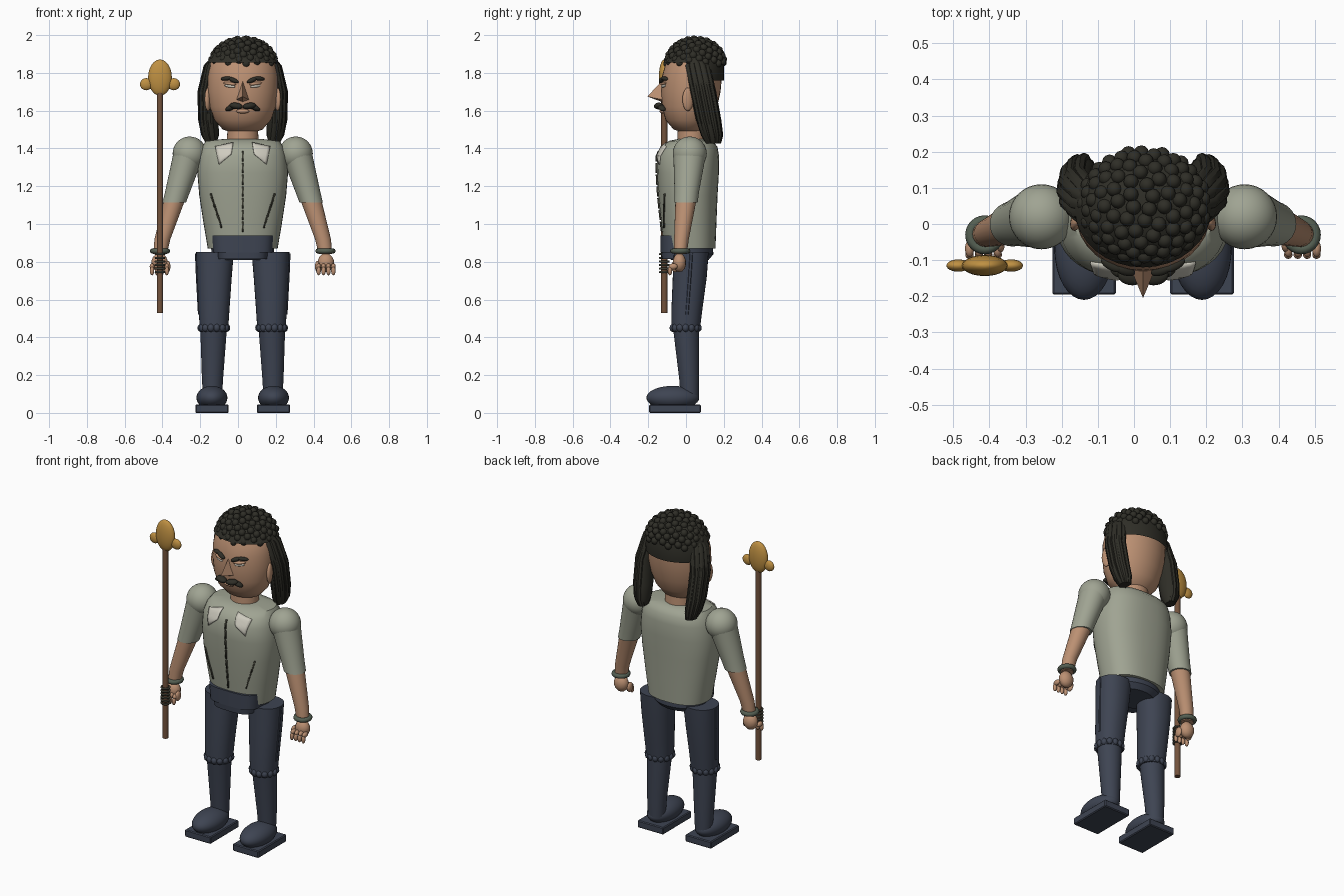
import bpy, bmesh, math
from mathutils import Vector, Matrix
from mathutils.bvhtree import BVHTree

cube = bpy.data.objects.get("Cube")
if cube:
    bpy.data.objects.remove(cube, do_unlink=True)

CX = 0.025  # body's mirror line
SIDES = (("right", -1), ("left", 1))


def material(name, r, g, b):
    m = bpy.data.materials.new(name)
    m.use_nodes = True
    m.diffuse_color = (r, g, b, 1)
    bsdf = next(n for n in m.node_tree.nodes if n.type == "BSDF_PRINCIPLED")
    bsdf.inputs["Base Color"].default_value = (r, g, b, 1)
    return m


SKIN = material("tan skin", .50, .28, .17)
SHIRT = material("sage shirt", .35, .37, .29)
NAVY = material("navy cloth", .048, .058, .085)
HAIR = material("black hair", .028, .027, .02)
GOLD = material("gold", .52, .28, .055)
WOOD = material("brown wood", .17, .085, .045)
BAND = material("green grey band", .09, .115, .085)
PALE = material("pale collar", .62, .60, .52)
SEAM = material("dark seam", .05, .05, .035)


def finish(name, bm, mat, angle=40):
    bmesh.ops.recalc_face_normals(bm, faces=bm.faces)
    me = bpy.data.meshes.new(name)
    bm.to_mesh(me)
    bm.free()
    me.materials.append(mat)
    me.polygons.foreach_set("use_smooth", [True] * len(me.polygons))
    me.set_sharp_from_angle(angle=math.radians(angle))
    ob = bpy.data.objects.new(name, me)
    bpy.context.collection.objects.link(ob)
    return ob


def loft(name, rows, mat, n=32, power=2.0, keep=None):
    """Skin level rings given as (x, y, z, rx, ry)."""
    bm = bmesh.new()
    rings = []
    for x, y, z, rx, ry in rows:
        ring = []
        for i in range(n):
            a = math.tau * i / n
            c, s = math.cos(a), math.sin(a)
            px = math.copysign(abs(c) ** (2 / power), c)
            py = math.copysign(abs(s) ** (2 / power), s)
            ring.append(bm.verts.new((x + rx * px, y + ry * py, z)))
        rings.append(ring)
    for a, b in zip(rings, rings[1:]):
        for i in range(n):
            j = (i + 1) % n
            bm.faces.new((a[i], a[j], b[j], b[i]))
    bm.faces.new(rings[0])
    bm.faces.new(rings[-1])
    if keep:
        drop = [f for f in bm.faces if not keep(f.calc_center_median())]
        bmesh.ops.delete(bm, geom=drop, context="FACES")
    return finish(name, bm, mat)


def balls(name, items, mat, seg=20):
    """Ellipsoids given as (centre, radii, roll about y, yaw about z)."""
    bm = bmesh.new()
    for loc, rad, roll, yaw in items:
        m = (Matrix.Translation(loc) @ Matrix.Rotation(yaw, 4, "Z")
             @ Matrix.Rotation(roll, 4, "Y") @ Matrix.Diagonal((*rad, 1)))
        bmesh.ops.create_uvsphere(bm, u_segments=seg, v_segments=seg // 2, radius=1, matrix=m)
    return finish(name, bm, mat, 80)


def ring(name, loc, major, minor, mat, n=24, k=8):
    bm = bmesh.new()
    grid = [[bm.verts.new((loc[0] + (major + minor * math.cos(math.tau * j / k)) * math.cos(math.tau * i / n),
                           loc[1] + (major + minor * math.cos(math.tau * j / k)) * math.sin(math.tau * i / n),
                           loc[2] + minor * math.sin(math.tau * j / k))) for j in range(k)] for i in range(n)]
    for i in range(n):
        for j in range(k):
            a, b = grid[i], grid[(i + 1) % n]
            bm.faces.new((a[j], b[j], b[(j + 1) % k], a[(j + 1) % k]))
    return finish(name, bm, mat, 80)


def surface(ob):
    tree = BVHTree.FromPolygons([v.co for v in ob.data.vertices], [p.vertices for p in ob.data.polygons])
    return lambda x, z: tree.ray_cast(Vector((x, -1, z)), Vector((0, 1, 0)))[0].y


def patch(name, front, corners, mat, n=6):
    """Thin four-cornered plate laid on a front surface; corners are (dx, z)."""
    a, b, c, d = [Vector(p) for p in corners]
    bm = bmesh.new()
    grid = []
    for i in range(n + 1):
        p, q = a.lerp(d, i / n), b.lerp(c, i / n)
        pts = [p.lerp(q, j / n) for j in range(n + 1)]
        grid.append([bm.verts.new((CX + v.x, front(CX + v.x, v.y) - .003, v.y)) for v in pts])
    for i in range(n):
        for j in range(n):
            bm.faces.new((grid[i][j], grid[i][j + 1], grid[i + 1][j + 1], grid[i + 1][j]))
    ob = finish(name, bm, mat)
    mod = ob.modifiers.new("thickness", "SOLIDIFY")
    mod.thickness, mod.offset = .008, 0


# Torso, hips and belt
torso = loft("shirt", [(CX, y, z, rx, ry) for z, rx, y, ry in (
    (.87, .185, .02, .136), (1.0, .207, .015, .146), (1.15, .23, .01, .157), (1.27, .24, .01, .164),
    (1.36, .23, .01, .165), (1.41, .215, .018, .148), (1.44, .195, .025, .115), (1.45, .1, .03, .07))],
    SHIRT, 40, 2.4)
chest = surface(torso)
loft("hips", [(CX, .02, .81, .13, .1), (CX, .02, .84, .165, .125), (CX, .02, .92, .17, .12)], NAVY)
loft("belt", [(CX, -.02, .85, .158, .115), (CX, -.02, .94, .165, .115)], NAVY, 32, 3.5)
loft("belt_tab", [(CX, -.02, .815, .13, .108), (CX, -.02, .86, .135, .112)], NAVY, 32, 3.5)
for i in range(7):
    top = 1.385 - i * .062
    patch("placket_%d" % i, chest, ((-.004, top), (.004, top), (.004, top - .054), (-.004, top - .054)), SEAM, 2)

# Head with hair cap
loft("neck", [(CX, .03, 1.40, .085, .078), (CX, .03, 1.53, .08, .072)], SKIN)
HEAD = ((1.485, .06, -.02, .08), (1.50, .105, -.065, .105), (1.55, .15, -.108, .14), (1.62, .175, -.128, .165),
        (1.70, .186, -.132, .183), (1.78, .186, -.128, .19), (1.85, .176, -.108, .188),
        (1.90, .15, -.08, .17), (1.94, .115, -.045, .145), (1.965, .05, .01, .09))


def skull(grow, levels):
    return [(CX, (f + b) / 2, z + grow * .4, rx + grow, (b - f) / 2 + grow) for z, rx, f, b in levels]


face = surface(loft("head", skull(0, HEAD), SKIN))
loft("hair_cap", skull(.012, ((1.755, .186, -.13, .188),) + HEAD[5:]), HAIR,
     keep=lambda c: c.z > 1.85 or (c.y > .08 and c.z > 1.75))
curls = []
for i in range(95):
    h = (i + .5) / 95
    a, r = i * math.pi * (3 - math.sqrt(5)), math.sqrt(1 - h * h)
    curls.append(((CX + .003 + .168 * r * math.cos(a), .05 + .15 * r * math.sin(a), 1.845 + .133 * h),
                  (.021, .021, .021), 0, 0))
balls("hair_curls", curls, HAIR, 12)

# Nose: a pointed wedge
bm = bmesh.new()
base = [bm.verts.new((CX + x, y, z)) for x, y, z in
        ((0, -.115, 1.77), (-.04, -.11, 1.655), (0, -.11, 1.64), (.04, -.11, 1.655))]
tip = bm.verts.new((CX, -.205, 1.675))
for i in range(4):
    bm.faces.new((base[i], base[(i + 1) % 4], tip))
bm.faces.new(base)
finish("nose", bm, SKIN, 30)
balls("lower_lip", [((CX, -.125, 1.597), (.035, .015, .012), 0, 0)], SKIN)

for side, s in SIDES:
    def at(dx, y, z):
        return (CX + s * dx, y, z)

    def on_face(dx, z, out=0):
        return at(dx, face(CX + s * dx, z) - out, z)

    # Face details
    balls(side + "_eyebrow", [(on_face(.05, 1.762, .006), (.032, .014, .012), -s * .4, s * .3),
                              (on_face(.088, 1.77, .005), (.032, .014, .011), s * .1, s * .5)], HAIR)
    balls(side + "_eye", [(on_face(.068, 1.73), (.03, .008, .008), -s * .12, s * .35)], PALE)
    balls(side + "_eyelid", [(on_face(.068, 1.743), (.036, .012, .009), -s * .12, s * .35)], SKIN)
    balls(side + "_moustache", [(on_face(.035, 1.625, .02), (.036, .024, .017), -s * .15, s * .2),
                                (on_face(.065, 1.615, .012), (.03, .02, .014), s * .45, s * .4)], HAIR)
    balls(side + "_ear", [(at(.184, .01, 1.66), (.016, .03, .062), 0, s * .3)], SKIN)

    # Long side lock with thin strands over it
    lock = ((1.885, .13, .05, .02, .03), (1.84, .155, .06, .042, .062), (1.70, .182, .09, .05, .066),
            (1.55, .178, .12, .05, .062), (1.47, .168, .138, .042, .052), (1.425, .16, .145, .02, .028))
    loft(side + "_lock", [(*at(d, y, z), rx, ry) for z, d, y, rx, ry in lock], HAIR, 16)
    for k in range(7):
        a = math.radians(-100 + k * 33)
        loft("%s_strand_%d" % (side, k), [(*at(d + rx * .8 * math.cos(a), y + ry * .8 * math.sin(a), z),
             .018, .018) for z, d, y, rx, ry in lock], HAIR, 8)

    # Collar and shirt crease
    patch(side + "_collar", chest, [(s * d, z) for d, z in
          ((.05, 1.43), (.145, 1.41), (.125, 1.315), (.06, 1.37))], PALE)
    for k in range(3):
        d, z = .165 - k * .018, 1.16 - k * .055
        patch("%s_crease_%d" % (side, k), chest, [(s * x, h) for x, h in
              ((d, z), (d + .008, z), (d - .014, z - .07), (d - .02, z - .07))], SEAM, 3)

    # Arm
    balls(side + "_shoulder", [(at(.281, .02, 1.373), (.09, .09, .09), 0, 0)], SHIRT, 32)
    loft(side + "_sleeve", [(*at(.362, 0, 1.115), .062, .062), (*at(.345, .004, 1.17), .066, .065),
                            (*at(.284, .02, 1.375), .083, .087)], SHIRT)
    loft(side + "_forearm", [(*at(.438, -.03, .84), .036, .034), (*at(.425, -.024, .92), .042, .039),
                             (*at(.36, 0, 1.13), .056, .056)], SKIN, 24)
    ring(side + "_bracelet", at(.438, -.03, .857), .04, .014, BAND)
    fingers = [(at(.44, -.035, .795), (.045, .036, .05), 0, 0), (at(.395, -.055, .775), (.013, .025, .03), 0, 0)]
    for k in range(4):
        d = .402 + k * .026
        fingers += [(at(d, -.068, .775), (.013, .024, .016), 0, 0),
                    (at(d, -.085, .752), (.012, .012, .024), 0, 0)]
    balls(side + "_hand", fingers, SKIN, 14)

    # Leg with scalloped knee cuff and outer seam
    loft(side + "_thigh", [(*at(.152, -.002, .43), .074, .074), (*at(.152, .005, .55), .082, .082),
                           (*at(.15, .02, .72), .092, .09), (*at(.147, .028, .852), .1, .092)], NAVY, 32, 2.2)
    loft(side + "_shin", [(*at(.16, .02, .08), .05, .048), (*at(.16, .017, .18), .056, .053),
                          (*at(.154, 0, .46), .071, .07)], NAVY)
    balls(side + "_knee_cuff", [(at(.153 + .068 * math.cos(t), -.002 + .068 * math.sin(t), .45),
          (.019, .019, .022), 0, 0) for t in [math.tau * k / 14 for k in range(14)]], NAVY, 12)
    loft(side + "_seam", [(*at(.231, .005, .52), .006, .008), (*at(.242, .02, .72), .006, .008),
                          (*at(.247, .028, .845), .006, .008)], NAVY, 8)

    # Shoe
    balls(side + "_shoe", [(at(.163, -.07, .08), (.082, .14, .063), 0, 0)], NAVY, 32)
    bm = bmesh.new()
    bmesh.ops.create_cube(bm, size=1, matrix=Matrix.Translation(at(.163, -.058, .022))
                          @ Matrix.Diagonal((.176, .275, .044, 1)))
    bmesh.ops.bevel(bm, geom=bm.edges[:], offset=.005, segments=1, affect="EDGES")
    finish(side + "_sole", bm, NAVY, 20)

# Staff with winged finial and grip wrap
SX, SY = -.413, -.115
loft("staff", [(SX, SY, .53, .017, .017), (SX, SY, 1.72, .016, .016)], WOOD, 16)
balls("staff_finial", [((SX, SY, 1.775), (.063, .029, .096), 0, 0)]
      + [((SX + s * .073, SY, 1.74), (.033, .017, .032), 0, 0) for _, s in SIDES], GOLD, 24)
for i in range(6):
    ring("grip_wrap_%d" % i, (SX, SY, .745 + i * .019), .023, .006, SEAM, 16, 6)
